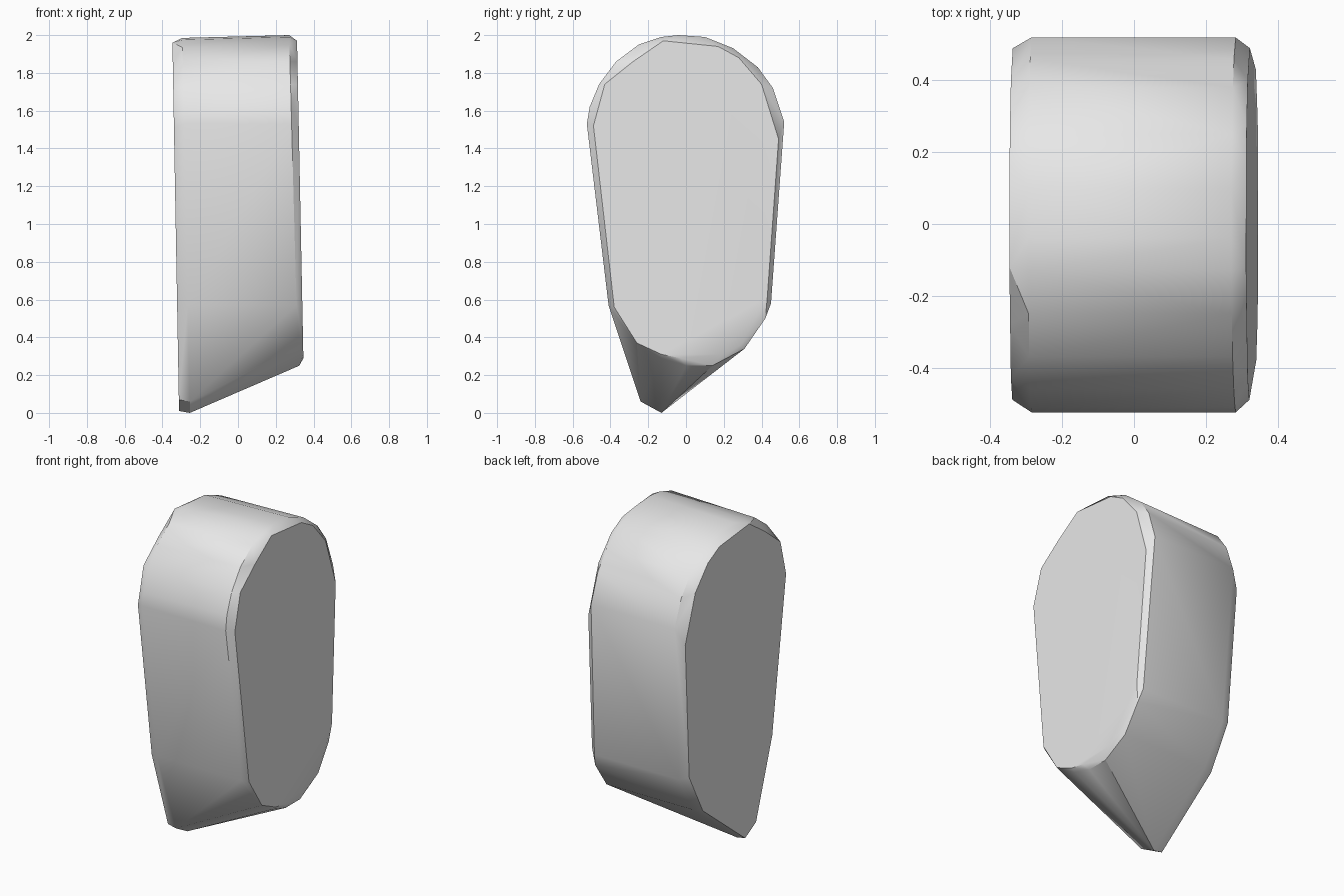
import bpy
import bmesh
from math import radians

cube = bpy.data.objects.get("Cube")
if cube:
    bpy.data.objects.remove(cube, do_unlink=True)

# Plain grey finish
grey = bpy.data.materials.new("plain grey")
grey.use_nodes = True
colour = (0.8, 0.8, 0.8, 1)
grey.diffuse_color = colour
grey.node_tree.nodes["Principled BSDF"].inputs["Base Color"].default_value = colour

# Outlines as (y, z): a domed top with tapering flanks, shared by both sides
dome = [(-.41, .57), (-.525, 1.53), (-.51, 1.62), (-.46, 1.74), (-.37, 1.86),
        (-.25, 1.95), (-.13, 1.99), (-.04, 2), (.1, 1.99), (.25, 1.93),
        (.38, 1.83), (.46, 1.72), (.52, 1.54), (.45, .58)]
dome_cap = [(-.38, .56), (-.49, 1.52), (-.43, 1.74), (-.28, 1.86), (-.12, 1.97),
            (.17, 1.94), (.28, 1.88), (.4, 1.74), (.49, 1.45), (.43, .61)]

# Bottom ends: rounded on the left side, pointed on the right side
round_end = [(.42, .5), (.31, .34), (.14, .25), (0, .25), (-.13, .29), (-.26, .36)]
round_cap = [(.29, .36), (.19, .31), (-.03, .29), (-.13, .31), (-.26, .37)]
point_end = [(.31, .34), (-.13, 0), (-.24, .06)]
point_cap = [(.29, .34), (-.13, .01), (-.235, .07)]


def add_ring(bm, outline, x_at):
    """Add one outline, placing each point across the width by its height."""
    for y, z in outline:
        bm.verts.new((x_at(z), y, z))


bm = bmesh.new()
# Left side: flat cap, bevelled rim, rounded end
add_ring(bm, dome_cap, lambda z: .352 - .02 * z)
add_ring(bm, round_cap, lambda z: .352 - .02 * z)
add_ring(bm, dome, lambda z: .325 - .027 * z)
add_ring(bm, round_end, lambda z: .325)
# Right side: flat cap, bevelled rim, pointed end
add_ring(bm, [(y, z - .01) for y, z in dome_cap], lambda z: -.312 - .018 * z)
add_ring(bm, point_cap, lambda z: -.312 - .018 * z)
add_ring(bm, [(y, z - .015 * (z > 1.6)) for y, z in dome], lambda z: -.255 - .02 * z)
add_ring(bm, point_end, lambda z: -.255)

# Skin the rings and merge flat areas
hull = bmesh.ops.convex_hull(bm, input=bm.verts[:])
loose = [v for v in bm.verts if not v.link_faces]
bmesh.ops.delete(bm, geom=loose, context='VERTS')
bmesh.ops.dissolve_limit(bm, angle_limit=radians(1), verts=bm.verts[:], edges=bm.edges[:])
bmesh.ops.recalc_face_normals(bm, faces=bm.faces[:])

mesh = bpy.data.meshes.new("keystone_block")
bm.to_mesh(mesh)
bm.free()
mesh.materials.append(grey)
block = bpy.data.objects.new("keystone_block", mesh)
bpy.context.collection.objects.link(block)

# Soft shading on the dome, crisp rims
bpy.ops.object.select_all(action='DESELECT')
block.select_set(True)
bpy.context.view_layer.objects.active = block
bpy.ops.object.shade_smooth_by_angle(angle=radians(30))
